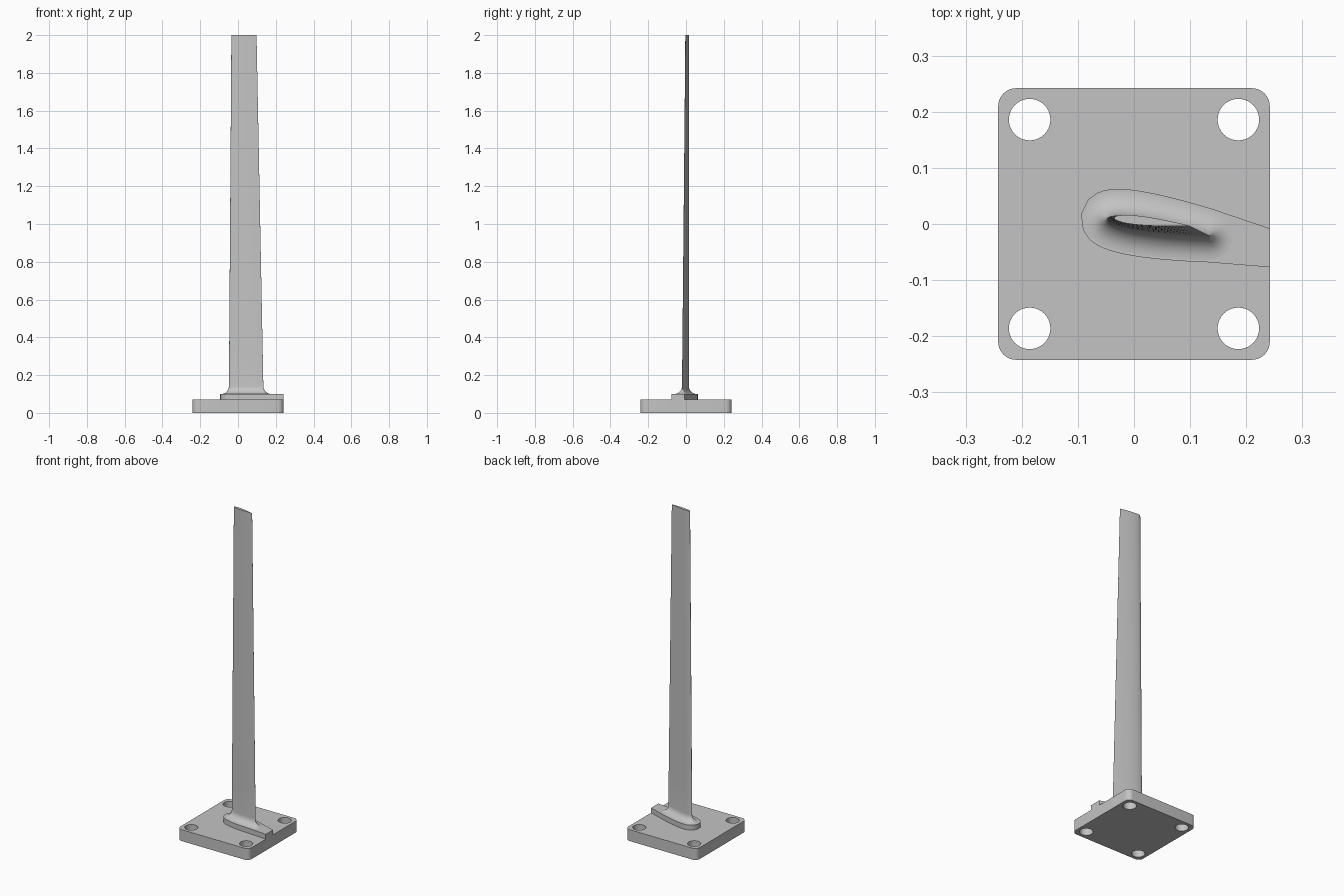
import bpy, bmesh, math
from mathutils import Vector

if "Cube" in bpy.data.objects:
    bpy.data.objects.remove(bpy.data.objects["Cube"], do_unlink=True)

HALF, PLATE_Z, PAD_Z, FILLET, TIP_Z = 0.242, 0.07, 0.1, 0.042, 2.0

metal = bpy.data.materials.new("plain grey")
metal.use_nodes = True
metal.diffuse_color = (0.55, 0.55, 0.55, 1)
metal.node_tree.nodes["Principled BSDF"].inputs["Base Color"].default_value = (0.55, 0.55, 0.55, 1)


def finish(obj):
    """Weld, orient, colour and smooth a mesh object."""
    bm = bmesh.new()
    bm.from_mesh(obj.data)
    bmesh.ops.remove_doubles(bm, verts=bm.verts, dist=1e-5)
    bmesh.ops.recalc_face_normals(bm, faces=bm.faces)
    bm.to_mesh(obj.data)
    bm.free()
    obj.data.materials.clear()
    obj.data.materials.append(metal)
    bpy.ops.object.select_all(action='DESELECT')
    obj.select_set(True)
    bpy.context.view_layer.objects.active = obj
    bpy.ops.object.shade_smooth_by_angle(angle=math.radians(35))


def slab(name, outlines, z0, z1):
    """Extrude filled outlines; inner outlines become holes."""
    curve = bpy.data.curves.new(name, 'CURVE')
    curve.dimensions, curve.fill_mode = '2D', 'BOTH'
    curve.extrude = (z1 - z0) / 2
    for pts in outlines:
        spline = curve.splines.new('POLY')
        spline.points.add(len(pts) - 1)
        for p, co in zip(spline.points, pts):
            p.co = (co[0], co[1], 0, 1)
        spline.use_cyclic_u = True
    obj = bpy.data.objects.new(name, curve)
    bpy.context.collection.objects.link(obj)
    bpy.ops.object.select_all(action='DESELECT')
    obj.select_set(True)
    bpy.context.view_layer.objects.active = obj
    bpy.ops.object.convert(target='MESH')
    obj = bpy.context.view_layer.objects.active
    for v in obj.data.vertices:
        v.co.z += (z0 + z1) / 2
    finish(obj)


def arc(cx, cy, r, start, end, n):
    angles = [math.radians(start + (end - start) * i / n) for i in range(n + 1)]
    return [(cx + r * math.cos(a), cy + r * math.sin(a)) for a in angles]


def thickness(t):
    """Half thickness of a symmetric aerofoil, 12% of the chord."""
    return 0.6 * (0.2969 * math.sqrt(t) - 0.126 * t - 0.3516 * t**2
                  + 0.2843 * t**3 - 0.1015 * t**4)


def section(lead, trail, n=28, arc_n=8):
    """Aerofoil points and outward normals, lower tail round the nose to upper tail, then tail arc."""
    lead, trail = Vector(lead), Vector(trail)
    axis = trail - lead
    side = Vector((-axis.y, axis.x))
    pts = []
    for i in range(-n, n + 1):
        t = (1 - math.cos(math.pi * i / n)) / 2
        pts.append(lead + axis * t + side * math.copysign(thickness(t), i))
    normals = []
    for i in range(len(pts)):
        d = pts[min(i + 1, 2 * n)] - pts[max(i - 1, 0)]
        normals.append(Vector((-d.y, d.x)).normalized())
    body = list(zip(pts, normals))
    # Fan of normals that rounds the fillet behind the tail
    a0 = math.atan2(normals[-1].y, normals[-1].x)
    a1 = math.atan2(normals[0].y, normals[0].x)
    radius = (pts[-1] - pts[0]).length / 2
    fan = []
    for i in range(1, arc_n):
        a = a0 + (a1 - a0) * i / arc_n
        d = Vector((math.cos(a), math.sin(a)))
        fan.append(((pts[0] + pts[-1]) / 2 + d * radius, d))
    return body, fan


ROOT = ((-0.048, 0.010), (0.134, -0.021))
TIP = ((-0.035, 0.011), (0.098, -0.003))

# Base plate with rounded corners and four bolt holes
corner, radius = HALF - 0.032, 0.032
outline = []
for k, (sx, sy) in enumerate([(1, 1), (-1, 1), (-1, -1), (1, -1)]):
    outline += arc(sx * corner, sy * corner, radius, 90 * k, 90 * k + 90, 10)
holes = [arc(sx * 0.186, sy * 0.186, 0.037, 0, 360, 40)[:-1]
         for sx in (-1, 1) for sy in (-1, 1)]
slab("base_plate", [outline] + holes, 0, PLATE_Z)

# Raised pad: offset aerofoil whose tail runs out to the plate edge
body, fan = section(*ROOT)
pad = [p + n * 0.047 for p, n in body]
pad = [(HALF, -0.077)] + [tuple(p) for p in pad] + [(HALF, -0.008)]
slab("raised_pad", [pad], PLATE_Z, PAD_Z)

# Tapered blade with a concave fillet at its root
rings = []
for i in range(11):
    a = math.radians(9 * i)
    rings.append((ROOT, FILLET * (1 - math.sin(a)), PAD_Z + FILLET * (1 - math.cos(a))))
start = PAD_Z + FILLET
for i in range(1, 13):
    f = i / 12
    ends = [Vector(r).lerp(Vector(t), f) for r, t in zip(ROOT, TIP)]
    rings.append((ends, 0, start + (TIP_Z - start) * f))

bm = bmesh.new()
loops = []
for ends, offset, z in rings:
    body, fan = section(*ends)
    loops.append([bm.verts.new((*(p + n * offset), z)) for p, n in body + fan])
for low, high in zip(loops, loops[1:]):
    for i in range(len(low)):
        j = (i + 1) % len(low)
        bm.faces.new((low[i], low[j], high[j], high[i]))
bm.faces.new(loops[-1])
mesh = bpy.data.meshes.new("blade")
bm.to_mesh(mesh)
bm.free()
blade = bpy.data.objects.new("blade", mesh)
bpy.context.collection.objects.link(blade)
finish(blade)
